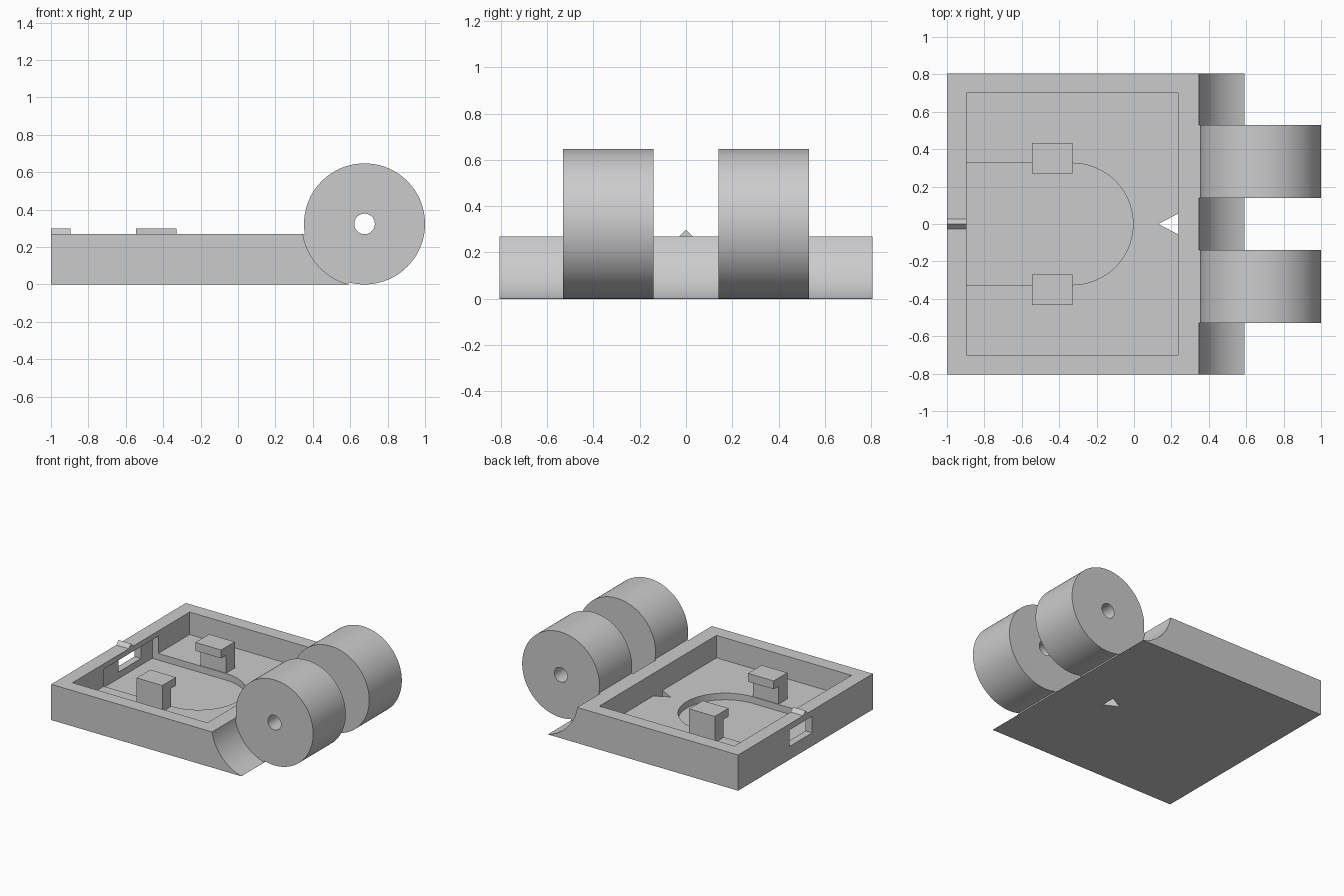
import bpy, bmesh, math
from mathutils import Vector

if "Cube" in bpy.data.objects:
    bpy.data.objects.remove(bpy.data.objects["Cube"], do_unlink=True)

grey = bpy.data.materials.new("plain_grey")
grey.use_nodes = True
grey.diffuse_color = (0.6, 0.6, 0.6, 1)
grey.node_tree.nodes["Principled BSDF"].inputs["Base Color"].default_value = (0.6, 0.6, 0.6, 1)

# Axis order for each prism direction: outline u, outline v, extrusion
PLACE = {
    "x": lambda u, v, w: Vector((w, u, v)),
    "y": lambda u, v, w: Vector((u, w, v)),
    "z": lambda u, v, w: Vector((u, v, w)),
}


def prism(name, outline, lo, hi, axis="z"):
    """Extrude a 2D outline between lo and hi along an axis."""
    bm = bmesh.new()
    place = PLACE[axis]
    ends = [[bm.verts.new(place(u, v, w)) for u, v in outline] for w in (lo, hi)]
    bm.faces.new(ends[0])
    bm.faces.new(ends[1])
    n = len(outline)
    for i in range(n):
        j = (i + 1) % n
        bm.faces.new((ends[0][i], ends[0][j], ends[1][j], ends[1][i]))
    bmesh.ops.recalc_face_normals(bm, faces=bm.faces)
    mesh = bpy.data.meshes.new(name)
    bm.to_mesh(mesh)
    bm.free()
    mesh.materials.append(grey)
    obj = bpy.data.objects.new(name, mesh)
    bpy.context.collection.objects.link(obj)
    return obj


def rect(u0, u1, v0, v1):
    return [(u0, v0), (u1, v0), (u1, v1), (u0, v1)]


def arc(cu, cv, r, start=0, sweep=360, steps=96):
    count = steps if sweep == 360 else steps + 1
    angles = [math.radians(start + sweep * i / steps) for i in range(count)]
    return [(cu + r * math.cos(a), cv + r * math.sin(a)) for a in angles]


def activate(obj):
    bpy.ops.object.select_all(action="DESELECT")
    obj.select_set(True)
    bpy.context.view_layer.objects.active = obj


def cut(target, cutter):
    """Subtract a cutter and discard it."""
    cutter.hide_render = True
    mod = target.modifiers.new("cut", "BOOLEAN")
    mod.operation = "DIFFERENCE"
    mod.solver = "EXACT"
    mod.object = cutter
    activate(target)
    bpy.ops.object.modifier_apply(modifier=mod.name)
    bpy.data.objects.remove(cutter, do_unlink=True)


def smooth(obj):
    activate(obj)
    bpy.ops.object.shade_smooth_by_angle(angle=math.radians(30))


# Main dimensions
HALF_WIDTH, TOP, FLOOR, RECESS = 0.805, 0.27, 0.1, 0.05
INNER, OUTER = -0.895, -1.0
HINGE_X, HINGE_Z, HINGE_R = 0.6765, 0.3235, 0.3235
KNUCKLE = (0.14, 0.53)

# Tray body
tray = prism("tray", rect(OUTER, 0.592, -HALF_WIDTH, HALF_WIDTH), 0, TOP)

# Concave hinge seat, with clearance beside the knuckles
cut(tray, prism("seat_cutter", arc(HINGE_X, HINGE_Z, HINGE_R - 0.004), -1, 1, "y"))
for lo, hi in ((-1, -KNUCKLE[1]), (-KNUCKLE[0], KNUCKLE[0]), (KNUCKLE[1], 1)):
    cut(tray, prism("clearance_cutter", arc(HINGE_X, HINGE_Z, 0.334), lo, hi, "y"))

# Main pocket and round-ended recess in its floor
cut(tray, prism("pocket_cutter", rect(INNER, 0.235, -0.7, 0.7), FLOOR, 0.5))
slot = [(INNER, -0.325)] + arc(-0.33, 0, 0.325, -90, 180, 48) + [(INNER, 0.325)]
cut(tray, prism("recess_cutter", slot, RECESS, 0.2))

# Shallow wall relief and connector window in the end wall
cut(tray, prism("relief_cutter", rect(-0.325, 0.325, RECESS, 0.23), -0.945, -0.85, "x"))
cut(tray, prism("window_cutter", rect(-0.08, 0.19, 0.1, 0.225), -1.1, -0.85, "x"))

# Triangular hole through the floor
cut(tray, prism("arrow_cutter", [(0.13, 0), (0.235, -0.055), (0.235, 0.055)], -0.1, 0.2))
smooth(tray)

# Ridge marker on the end wall
prism("ridge_marker", [(-0.028, TOP), (0.028, TOP), (0, 0.298)], OUTER, INNER, "x")

for side, label in ((1, "back"), (-1, "front")):
    # Hinge knuckle with pin hole
    lo, hi = sorted(side * y for y in KNUCKLE)
    knuckle = prism(label + "_knuckle", arc(HINGE_X, HINGE_Z, HINGE_R), lo, hi, "y")
    cut(knuckle, prism("pin_cutter", arc(HINGE_X, HINGE_Z, 0.055, steps=48), -1, 1, "y"))
    smooth(knuckle)

    # Hooked retaining clip
    hook = [(0.433, FLOOR), (0.433, 0.298), (0.27, 0.298),
            (0.27, 0.235), (0.33, 0.235), (0.33, FLOOR)]
    prism(label + "_clip", [(side * y, z) for y, z in hook], -0.545, -0.33, "x")
